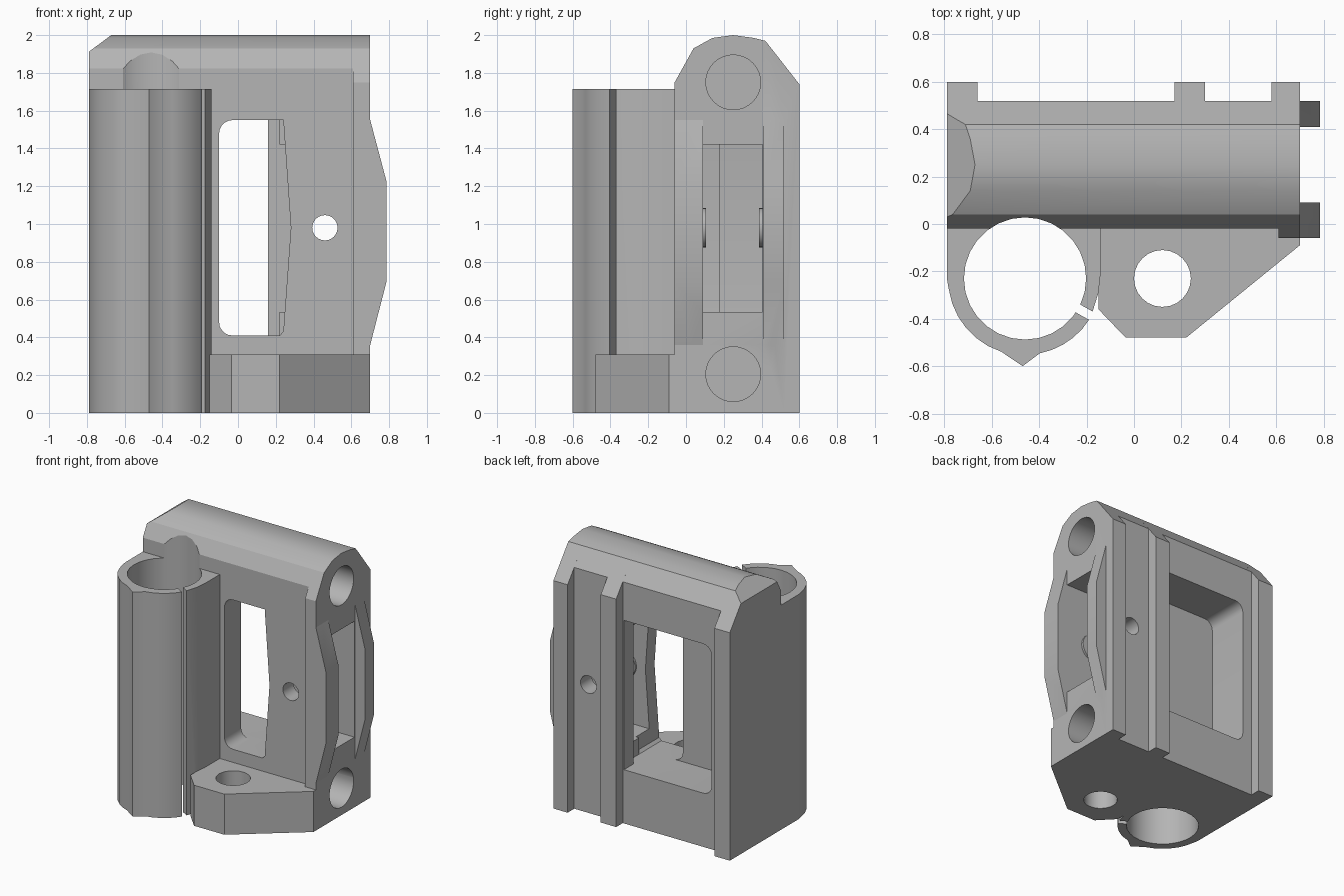
import bpy, bmesh
from math import radians, cos, sin, pi
from mathutils import Vector

scene = bpy.context.scene
old = bpy.data.objects.get("Cube")
if old:
    bpy.data.objects.remove(old, do_unlink=True)

grey = bpy.data.materials.new("plain grey")
grey.use_nodes = True
COLOUR = (0.46, 0.46, 0.46, 1)
grey.diffuse_color = COLOUR
grey.node_tree.nodes["Principled BSDF"].inputs["Base Color"].default_value = COLOUR

# How a profile point (a, b) at depth d maps to space for each extrusion axis
AXES = {
    "x": lambda a, b, d: (d, a, b),
    "y": lambda a, b, d: (a, d, b),
    "z": lambda a, b, d: (a, b, d),
}


def prism(name, points, axis, start, end):
    """Extrude a closed profile along an axis."""
    bm = bmesh.new()
    place = AXES[axis]
    face = bm.faces.new([bm.verts.new(place(a, b, start)) for a, b in points])
    out = bmesh.ops.extrude_face_region(bm, geom=[face])
    moved = [v for v in out["geom"] if isinstance(v, bmesh.types.BMVert)]
    bmesh.ops.translate(bm, verts=moved, vec=Vector(place(0, 0, end - start)))
    bmesh.ops.recalc_face_normals(bm, faces=bm.faces)
    mesh = bpy.data.meshes.new(name)
    bm.to_mesh(mesh)
    bm.free()
    mesh.materials.append(grey)
    obj = bpy.data.objects.new(name, mesh)
    scene.collection.objects.link(obj)
    return obj


def rect(a0, a1, b0, b1):
    return [(a0, b0), (a1, b0), (a1, b1), (a0, b1)]


def arc(ca, cb, r, begin, finish, steps):
    return [(ca + r * cos(t), cb + r * sin(t))
            for t in (radians(begin + (finish - begin) * i / steps) for i in range(steps + 1))]


def circle(ca, cb, r, n=32):
    return arc(ca, cb, r, 0, 360 - 360 / n, n - 1)


def combine(target, tool, operation):
    """Apply a boolean and discard the tool."""
    tool.hide_render = True
    mod = target.modifiers.new("combine", "BOOLEAN")
    mod.operation = operation
    mod.solver = "EXACT"
    mod.object = tool
    bpy.context.view_layer.update()
    graph = bpy.context.evaluated_depsgraph_get()
    mesh = bpy.data.meshes.new_from_object(target.evaluated_get(graph))
    target.modifiers.clear()
    target.data = mesh
    bpy.data.objects.remove(tool, do_unlink=True)


LEFT, RIGHT = -0.79, 0.70
BORE = (-0.46, -0.23)
LOW, HIGH = 0.41, 1.55
ROOF = [(0.42, 1.97), (0.36, 1.985), (0.25, 2.0), (0.14, 1.985), (0.04, 1.93)]

# Main block with the rounded roof
body = prism("carriage_body",
             [(-0.02, 0), (0.52, 0), (0.52, 1.842)] + ROOF + [(-0.02, 1.822)], "x", LEFT, RIGHT)


def add(*args):
    combine(body, prism(*args), "UNION")


def cut(*args):
    combine(body, prism(*args), "DIFFERENCE")


# Back rails, following the roof slope
for x0, x1 in ((LEFT, -0.66), (0.17, 0.30), (0.58, RIGHT)):
    add("back_rail", [(0.45, 0), (0.60, 0), (0.60, 1.74), (0.45, 1.932)], "x", x0, x1)

# Raised strip at the front of the end
add("front_strip", [(-0.06, 0), (0.03, 0), (0.03, 1.912), (-0.06, 1.75)], "x", 0.61, RIGHT)

# Bulging ears on the end
EAR = [(0.62, 0.36), (RIGHT, 0.36), (0.785, 0.69), (0.785, 1.23), (RIGHT, HIGH), (0.62, HIGH)]
for y0, y1 in ((-0.06, 0.09), (0.41, 0.52)):
    add("ear", EAR, "y", y0, y1)

# Clamp tube with a pointed nub on its outer side
clamp = ([(LEFT, 0.03), (LEFT, BORE[1])]
         + arc(*BORE, 0.325, 188, 252, 6) + [(-0.47, -0.60)]
         + arc(*BORE, 0.322, 281, 328, 5)
         + [(-0.175, -0.37), (-0.15, -0.29), (-0.14, -0.20), (-0.14, 0.03)])
add("clamp_tube", clamp, "z", 0, 1.715)

# Nut bracket at the base
add("nut_bracket", [(-0.15, 0.03), (-0.15, -0.36), (-0.035, -0.48), (0.22, -0.48),
                    (RIGHT, -0.09), (RIGHT, 0.03)], "z", 0, 0.31)

# Vertical bore, clamp slit and nut hole
cut("bore", circle(*BORE, 0.258, 28), "z", -0.1, 2.1)
away = Vector((cos(radians(-29.5)), sin(radians(-29.5))))
side = Vector((-away.y, away.x)) * 0.019
slit = [Vector(BORE) + away * d + side * s for d, s in ((0.2, -1), (0.4, -1), (0.4, 1), (0.2, 1))]
cut("slit", [tuple(p) for p in slit], "z", -0.1, 1.8)
cut("nut_hole", circle(0.12, -0.23, 0.12, 24), "z", -0.1, 0.4)


def window(x0, right_side):
    """Opening with rounded corners on the left."""
    r = 0.07
    return (arc(x0 + r, HIGH - r, r, 90, 180, 5) + arc(x0 + r, LOW + r, r, 180, 270, 5)
            + right_side)


# Front window, back cavity and belt pocket
cut("front_window", window(-0.10, [(0.22, LOW), (0.24, 0.43), (0.28, 0.98), (0.24, HIGH)]),
    "y", -0.2, 0.25)
cut("back_cavity", window(-0.58, [(0.16, LOW), (0.16, HIGH)]), "y", 0.18, 0.8)
cut("cavity_side", rect(0.10, 0.22, LOW, HIGH), "y", 0.09, 0.405)
cut("belt_pocket", rect(0.09, 0.405, 0.535, 1.42), "x", 0.15, 0.9)

# Washer bosses on the pocket walls, then the screw hole through them
for y0, y1 in ((0.08, 0.107), (0.387, 0.42)):
    add("boss", circle(0.46, 0.98, 0.105, 24), "y", y0, y1)
cut("screw_hole", circle(0.46, 0.98, 0.067, 24), "y", -0.2, 0.8)

# Blind rod sockets in the end
for z in (0.205, 1.75):
    cut("rod_socket", circle(0.25, z, 0.145), "x", -0.70, 0.9)

# Sloped cut on the far top corner
cut("corner_cut", [(-0.90, 1.83), (-0.55, 2.09), (-0.90, 2.2)], "y", -0.3, 0.8)

# Smooth curved faces, keep edges sharp
bpy.ops.object.select_all(action="DESELECT")
body.select_set(True)
bpy.context.view_layer.objects.active = body
bpy.ops.object.shade_smooth_by_angle(angle=radians(28))
